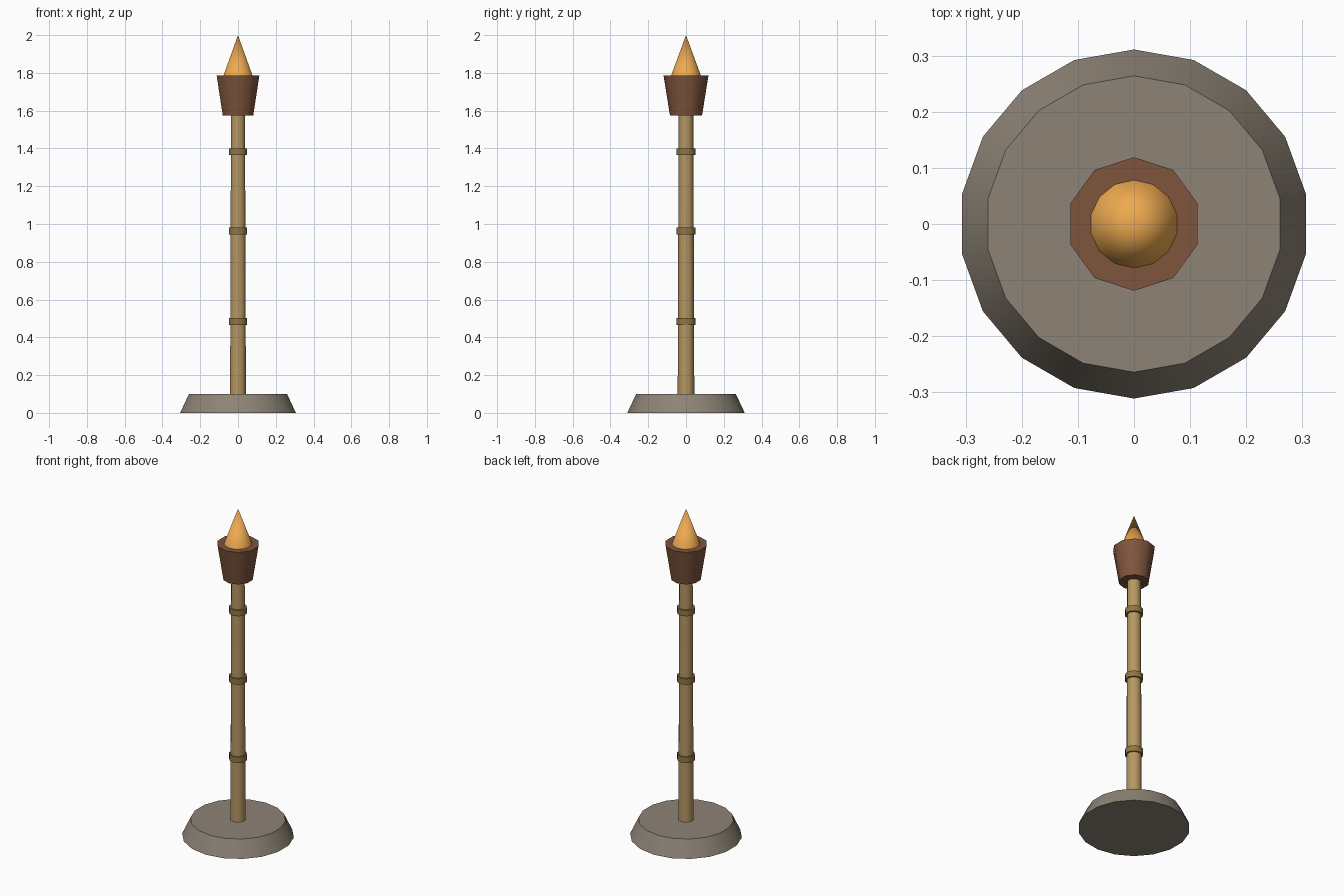
import bpy
from math import radians

if "Cube" in bpy.data.objects:
    bpy.data.objects.remove(bpy.data.objects["Cube"])


def material(name, rgb):
    m = bpy.data.materials.new(name)
    m.diffuse_color = (*rgb, 1)
    m.use_nodes = True
    m.node_tree.nodes["Principled BSDF"].inputs["Base Color"].default_value = m.diffuse_color
    return m


stone = material("stone", (0.27, 0.23, 0.18))
bamboo = material("bamboo", (0.47, 0.31, 0.12))
binding = material("binding", (0.28, 0.18, 0.06))
wood = material("dark_wood", (0.21, 0.09, 0.045))
fire = material("fire", (0.85, 0.40, 0.08))


def frustum(name, sides, r_low, r_high, z_low, z_high, mat):
    bpy.ops.mesh.primitive_cone_add(
        vertices=sides, radius1=r_low, radius2=r_high,
        depth=z_high - z_low, location=(0, 0, (z_low + z_high) / 2))
    ob = bpy.context.object
    ob.name = name
    ob.data.materials.append(mat)
    bpy.ops.object.shade_smooth_by_angle(angle=radians(40))
    return ob


# Weighted foot
frustum("base", 18, 0.311, 0.264, 0, 0.10, stone)

# Tapered pole with three bound joints
frustum("pole", 10, 0.044, 0.039, 0.10, 1.58, bamboo)
for i, z in enumerate((0.484, 0.963, 1.382)):
    frustum(f"pole_ring_{i + 1}", 10, 0.051, 0.051, z - 0.018, z + 0.018, binding)

# Flared cup and flame
frustum("cup", 10, 0.085, 0.119, 1.575, 1.787, wood)
frustum("flame", 14, 0.079, 0, 1.785, 2.0, fire)
